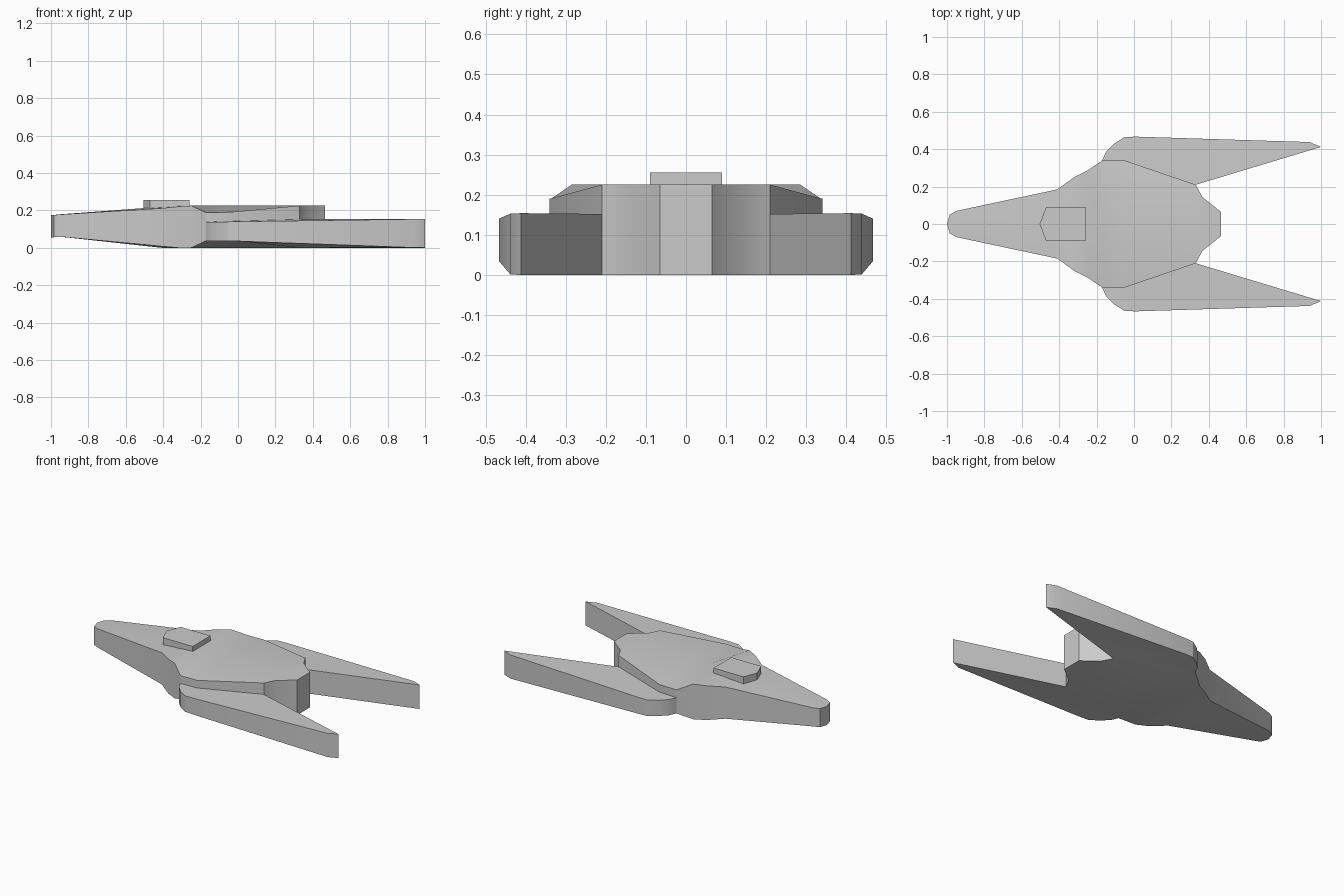
import bpy, bmesh, math

if "Cube" in bpy.data.objects:
    bpy.data.objects.remove(bpy.data.objects["Cube"])


def finish(obj, angle=30):
    bpy.ops.object.select_all(action='DESELECT')
    obj.select_set(True)
    bpy.context.view_layer.objects.active = obj
    bpy.ops.object.shade_smooth_by_angle(angle=math.radians(angle))


def slab(name, points, patches, walls, mirror=True):
    """Solid from plan points (x, y, bottom z, top z), cap patches and wall path."""
    bm = bmesh.new()
    low = [bm.verts.new((x, y, b)) for x, y, b, t in points]
    top = [bm.verts.new((x, y, t)) for x, y, b, t in points]
    for p in patches:
        bm.faces.new([top[i] for i in p])
        bm.faces.new([low[i] for i in reversed(p)])
    for i, j in zip(walls, walls[1:]):
        bm.faces.new((low[j], low[i], top[i], top[j]))
    bmesh.ops.recalc_face_normals(bm, faces=bm.faces)
    # make sure the upper caps face up
    ref = max(bm.faces, key=lambda f: f.calc_center_median().z)
    if ref.normal.z < 0:
        bmesh.ops.reverse_faces(bm, faces=bm.faces)
    mesh = bpy.data.meshes.new(name)
    bm.to_mesh(mesh)
    bm.free()
    obj = bpy.data.objects.new(name, mesh)
    bpy.context.collection.objects.link(obj)
    finish(obj)
    if mirror:
        m = obj.modifiers.new("Mirror", 'MIRROR')
        m.use_axis = (False, True, False)
    return obj


# Hull: half outline stations, each tied to a centre line point
edge = [
    (-1.00, 0.00, 0.055, 0.175),
    (-0.985, 0.05, 0.056, 0.175),
    (-0.95, 0.07, 0.059, 0.178),
    (-0.41, 0.185, 0.008, 0.211),
    (-0.32, 0.25, 0.0, 0.22),
    (-0.25, 0.285, 0.0, 0.225),
    (-0.17, 0.34, 0.037, 0.188),
    (-0.05, 0.34, 0.036, 0.190),
    (0.33, 0.21, 0.0, 0.225),
    (0.365, 0.145, 0.0, 0.225),
    (0.465, 0.065, 0.0, 0.225),
]
spine_z = [(0.056, 0.175), (0.059, 0.179), (0.0, 0.219), (0.0, 0.223)] + [(0.0, 0.225)] * 6
n = len(edge)
spine = [(e[0], 0.0, b, t) for e, (b, t) in zip(edge[1:], spine_z)]
patches = [(0, n, 1)] + [(i, n + i - 1, n + i, i + 1) for i in range(1, n - 1)]
slab("hull", edge + spine, patches, list(range(n)) + [2 * n - 2])

# Swept side pontoons, mirrored left and right
pontoon = [
    (-0.05, 0.34, 0.036, 0.141),
    (-0.17, 0.34, 0.037, 0.138),
    (-0.15, 0.385, 0.037, 0.138),
    (-0.105, 0.43, 0.037, 0.138),
    (-0.05, 0.465, 0.036, 0.139),
    (0.01, 0.467, 0.035, 0.140),
    (0.94, 0.438, 0.001, 0.153),
    (1.00, 0.412, 0.0, 0.154),
    (0.33, 0.21, 0.0, 0.152),
]
patches = [(0, i, i + 1) for i in range(1, 5)] + [(0, 5, 6, 8), (8, 6, 7)]
slab("side_pontoons", pontoon, patches, list(range(9)) + [0])

# Raised cabin hatch
hatch = [(x, y, 0.205, 0.256) for x, y in
         ((-0.505, 0), (-0.47, 0.09), (-0.258, 0.09), (-0.258, -0.09), (-0.47, -0.09))]
slab("cabin_hatch", hatch, [tuple(range(5))], list(range(5)) + [0], mirror=False)
